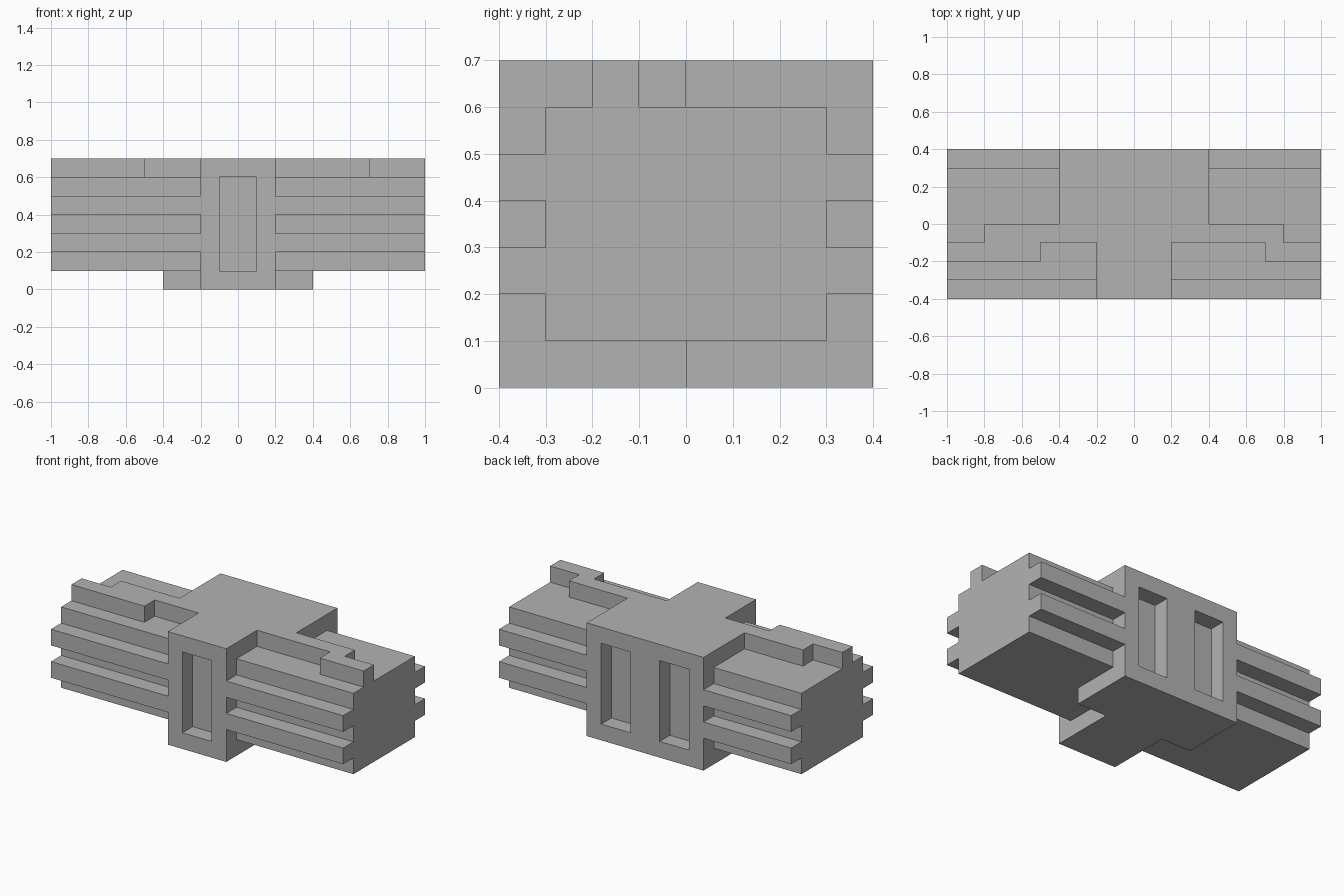
import bpy
import bmesh

old = bpy.data.objects.get("Cube")
if old:
    bpy.data.objects.remove(old, do_unlink=True)

# Single plain grey
grey = bpy.data.materials.new("plain grey")
grey.use_nodes = True
colour = (0.45, 0.45, 0.45, 1)
grey.diffuse_color = colour
grey.node_tree.nodes["Principled BSDF"].inputs["Base Color"].default_value = colour


def prism(name, outline, z0, z1):
    """Extrude a plan outline (x, y) from z0 up to z1."""
    bm = bmesh.new()
    base = bm.faces.new([bm.verts.new((x, y, z0)) for x, y in outline])
    top = bmesh.ops.extrude_face_region(bm, geom=[base])["geom"]
    for v in top:
        if isinstance(v, bmesh.types.BMVert):
            v.co.z = z1
    bmesh.ops.recalc_face_normals(bm, faces=bm.faces)
    mesh = bpy.data.meshes.new(name)
    bm.to_mesh(mesh)
    bm.free()
    mesh.materials.append(grey)
    obj = bpy.data.objects.new(name, mesh)
    bpy.context.collection.objects.link(obj)
    return obj


def box(name, x0, x1, y0, y1, z0, z1):
    return prism(name, [(x0, y0), (x1, y0), (x1, y1), (x0, y1)], z0, z1)


# Central T-shaped core, narrow at the front and wide at the back
half = [(0.2, -0.4), (0.2, 0), (0.4, 0), (0.4, 0.4)]
core = prism("core", half + [(-x, y) for x, y in reversed(half)], 0, 0.7)

# Upright slots: one in the front, two in the back
slots = [("front_slot", 0, -0.4), ("back_left_slot", 0.2, 0.4), ("back_right_slot", -0.2, 0.4)]
for name, x, y in slots:
    cutter = box(name + "_cutter", x - 0.1, x + 0.1, y - 0.1, y + 0.1, 0.1, 0.6)
    cutter.hide_render = True
    cutter.hide_viewport = True
    cutter.display_type = 'WIRE'
    cut = core.modifiers.new(name, 'BOOLEAN')
    cut.operation = 'DIFFERENCE'
    cut.solver = 'EXACT'
    cut.object = cutter

# Wings with ribs and a stepped rail; the rail step differs per side
for side, s, step in (("left", 1, 0.7), ("right", -1, 0.5)):
    body = [(0.2, -0.3), (1, -0.3), (1, 0.3), (0.4, 0.3), (0.4, 0), (0.2, 0)]
    prism(side + "_wing", [(s * x, y) for x, y in body], 0.1, 0.6)

    for level, z in (("lower", 0.2), ("upper", 0.4)):
        box(f"{side}_front_{level}_rib", s * 0.2, s, -0.4, -0.3, z, z + 0.1)
        box(f"{side}_back_{level}_rib", s * 0.4, s, 0.3, 0.4, z, z + 0.1)

    rail = [(0.2, -0.1), (step, -0.1), (step, -0.2), (1, -0.2),
            (1, -0.1), (0.8, -0.1), (0.8, 0), (0.2, 0)]
    prism(side + "_top_rail", [(s * x, y) for x, y in rail], 0.6, 0.7)
